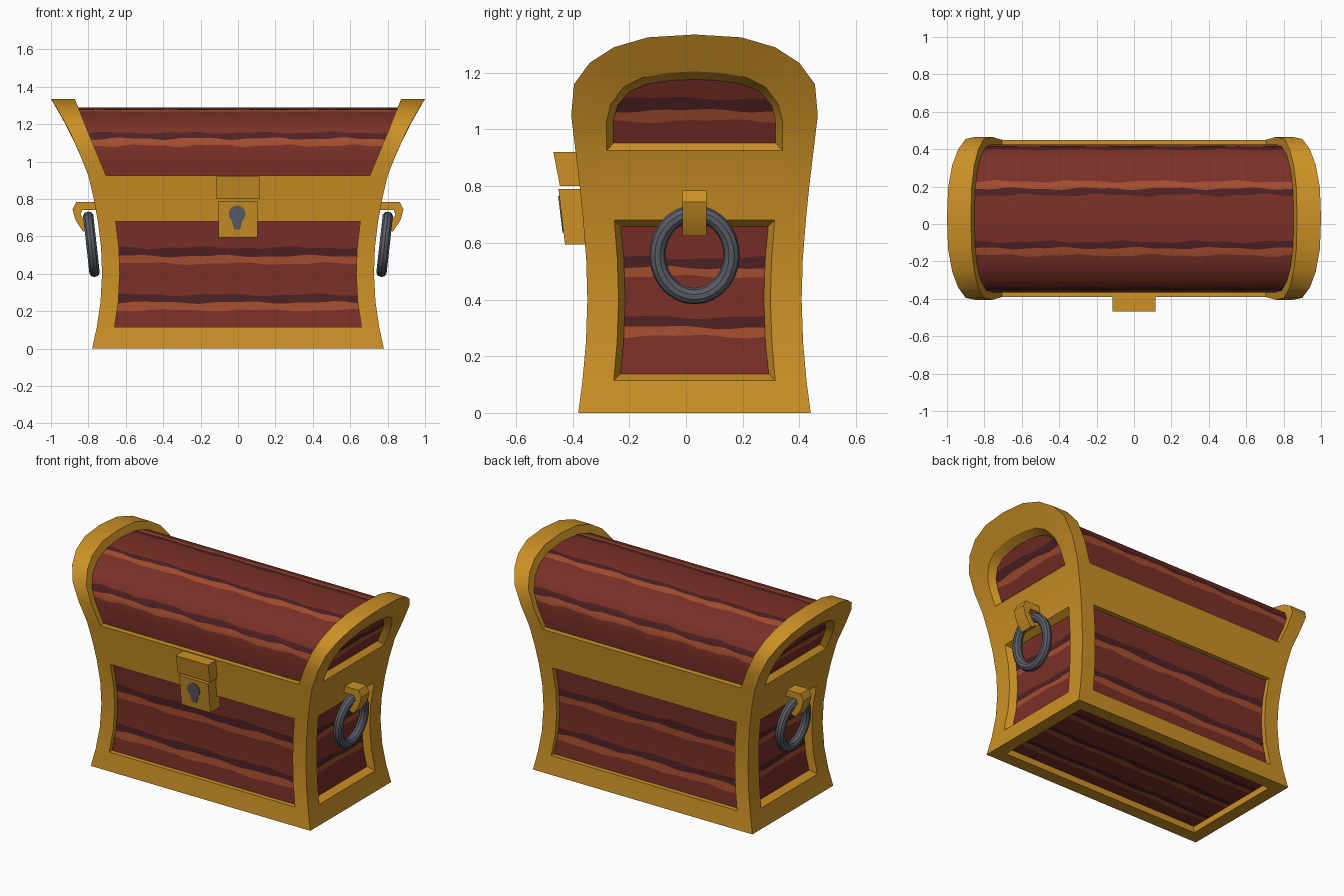
import bpy, bmesh, math
from mathutils import Matrix, Vector

if "Cube" in bpy.data.objects:
    bpy.data.objects.remove(bpy.data.objects["Cube"])

CY = 0.03  # depth centre of the chest body


def material(name, r, g, b):
    lin = [((c / 255 + 0.055) / 1.055) ** 2.4 for c in (r, g, b)] + [1]
    m = bpy.data.materials.new(name)
    m.use_nodes = True
    m.diffuse_color = lin
    m.node_tree.nodes["Principled BSDF"].inputs["Base Color"].default_value = lin
    return m


GOLD = material("gold", 204, 145, 38)
WOOD = material("red_brown_wood", 122, 48, 39)
DARK = material("dark_grain", 78, 33, 36)
LIGHT = material("light_grain", 166, 78, 47)
STEEL = material("steel", 90, 93, 102)


def finish(name, bm, mats, out=None):
    bmesh.ops.remove_doubles(bm, verts=bm.verts, dist=0.0005)
    bmesh.ops.recalc_face_normals(bm, faces=bm.faces)
    bm.normal_update()
    if out:
        total = sum((f.normal * f.calc_area() for f in bm.faces), Vector())
        if total.dot(Vector(out)) < 0:
            bmesh.ops.reverse_faces(bm, faces=bm.faces)
    me = bpy.data.meshes.new(name)
    bm.to_mesh(me)
    bm.free()
    ob = bpy.data.objects.new(name, me)
    bpy.context.collection.objects.link(ob)
    for m in mats:
        me.materials.append(m)
    bpy.ops.object.select_all(action='DESELECT')
    ob.select_set(True)
    bpy.context.view_layer.objects.active = ob
    bpy.ops.object.shade_smooth_by_angle(angle=math.radians(32))
    return ob


def interp(table, z):
    for (z0, a), (z1, b) in zip(table, table[1:]):
        if z <= z1:
            break
    return a + (b - a) * (z - z0) / (z1 - z0)


# Half width and half depth of the flared body by height
ROWS = [0, .115, .25, .4, .54, .68, .8, .925]
WIDTH = list(zip(ROWS, [.78, .755, .735, .727, .732, .749, .771, .8]))
WIDTH += [(1.05, .85), (1.16, .9), (1.235, .94), (1.29, .972), (1.335, 1.0)]
DEPTH = list(zip(ROWS, [.41, .395, .383, .378, .382, .393, .405, .42]))
INNER = [(.925, .705), (1.01, .74), (1.155, .8), (1.335, .872)]


def X(z): return interp(WIDTH, z)
def Y(z): return interp(DEPTH, z)
def XI(z): return interp(INNER, z)


def arch(half):
    return [(-y, z) for y, z in half] + [(y, z) for y, z in half[-2::-1]]


# Lid arches: outer rim, end opening, opening floor, wooden barrel
OUTER = arch([(.42, .925), (.435, 1.05), (.425, 1.16), (.37, 1.235), (.285, 1.29), (.165, 1.325), (0, 1.335)])
OPEN = arch([(.31, .925), (.31, 1.03), (.295, 1.09), (.25, 1.15), (.18, 1.185), (.09, 1.2), (0, 1.205)])
FLOOR = [(y * .92, 1.065 + (z - 1.065) * .8) for y, z in OPEN]
BARREL = arch([(.385, .925), (.395, 1.05), (.385, 1.13), (.335, 1.2), (.255, 1.25), (.15, 1.28), (0, 1.29)])


def front_at(s): return lambda a, z, d: (a, CY + s * (Y(z) - d), z)
def end_at(s): return lambda a, z, d: (s * (X(z) - d), CY + a, z)


# Gold frame
bm = bmesh.new()


def quad(*pts):
    bm.faces.new([bm.verts.new(p) for p in pts])


def framed_side(at, half, margin, depth, taper):
    for i, (z0, z1) in enumerate(zip(ROWS, ROWS[1:])):
        a0, a1 = half(z0) - margin, half(z1) - margin
        hole = 1 <= i <= 4
        for s in (-1, 1):
            quad(at(s * a0, z0, 0), at(s * half(z0), z0, 0), at(s * half(z1), z1, 0), at(s * a1, z1, 0))
            if hole:
                t0 = z0 + (taper if i == 1 else 0)
                t1 = z1 - (taper if i == 4 else 0)
                quad(at(s * a0, z0, 0), at(s * a1, z1, 0),
                     at(s * (a1 - taper), t1, depth), at(s * (a0 - taper), t0, depth))
        if not hole:
            quad(at(-a0, z0, 0), at(a0, z0, 0), at(a1, z1, 0), at(-a1, z1, 0))
    for z, dz in ((ROWS[1], taper), (ROWS[5], -taper)):
        a = half(z) - margin
        quad(at(-a, z, 0), at(a, z, 0), at(a - taper, z + dz, depth), at(taper - a, z + dz, depth))


for s in (-1, 1):
    framed_side(front_at(s), X, .095, .03, 0)
    framed_side(end_at(s), Y, .11, .04, .023)
    # ledge under the barrel
    quad(*[(x * XI(.925), CY + s * y, .925) for x, y in ((-1, .42), (1, .42), (1, .385), (-1, .385))])
    # arched end frame, lofted through successive loops
    loops = [[(s * XI(z), CY + y, z) for y, z in BARREL],
             [(s * XI(z), CY + y, z) for y, z in OUTER],
             [(s * X(z), CY + y, z) for y, z in OUTER],
             [(s * X(z), CY + y, z) for y, z in OPEN],
             [(s * (X(z) - .04), CY + y, z) for y, z in FLOOR]]
    for A, B in zip(loops, loops[1:]):
        for k in range(len(A) - 1):
            quad(A[k], A[k + 1], B[k + 1], B[k])
    quad(loops[3][0], loops[3][-1], loops[4][-1], loops[4][0])

# Underside rim with recess
corners = [(-1, -1), (1, -1), (1, 1), (-1, 1)]
rims = [[(x * w, CY + y * d, z) for x, y in corners] for w, d, z in ((.78, .41, 0), (.7, .33, 0), (.7, .33, .04))]
for A, B in zip(rims, rims[1:]):
    for k in range(4):
        quad(A[k], A[k - 1], B[k - 1], B[k])
finish("gold_frame", bm, [GOLD])


def wood(name, at, half, rows, stripes, out):
    """Grained board; stripes give the dark, shared and light edges."""
    bm = bmesh.new()
    edges = {e for st in stripes for e in st}
    taken = [(min(st), max(st)) for st in stripes]
    vs = sorted(edges | {r for r in rows if not any(a - .012 < r < b + .012 for a, b in taken)})
    n = max(6, int(half * 40))
    us = [half * (2 * i / n - 1) for i in range(n + 1)]

    def wave(u, v):
        return .005 * math.sin(13 * u + 31 * v) + .003 * math.sin(29 * u + 70 * v) if v in edges else 0

    grid = [[bm.verts.new(at(u, v + wave(u, v))) for u in us] for v in vs]
    for j in range(len(vs) - 1):
        mid = (vs[j] + vs[j + 1]) / 2
        idx = 0
        for d, m, l in stripes:
            if min(d, m) < mid < max(d, m):
                idx = 1
            elif min(m, l) < mid < max(m, l):
                idx = 2
        for i in range(n):
            f = bm.faces.new((grid[j][i], grid[j][i + 1], grid[j + 1][i + 1], grid[j + 1][i]))
            f.material_index = idx
    return finish(name, bm, [WOOD, DARK, LIGHT], out)


# Recessed boards on each side
for s, f, e in ((-1, "front", "right"), (1, "back", "left")):
    wood(f + "_board", lambda u, v: front_at(s)(u, v, .03), .665, [.11] + ROWS[2:5] + [.69],
         [(.54, .495, .455), (.288, .247, .205)], (0, s, 0))
    wood(e + "_end_board", lambda u, v: end_at(s)(u, v, .04), .29, [.12] + ROWS[2:5] + [.675],
         [(.547, .512, .48), (.338, .302, .27)], (s, 0, 0))
    wood(e + "_lid_board", lambda u, v: end_at(s)(u, v, .04), .3, [.94, 1.0, 1.16, 1.19],
         [(1.11, 1.067, 1.03)], (s, 0, 0))
wood("underside_board", lambda u, v: (u, CY + v, .04), .705, [-.335, .335],
     [(.23, .195, .16), (.02, -.015, -.05), (-.18, -.215, -.25)], (0, 0, -1))

# Barrel lid, measured by distance along its arch from the crown
arc = [0]
for (y0, z0), (y1, z1) in zip(BARREL, BARREL[1:]):
    arc.append(arc[-1] + math.hypot(y1 - y0, z1 - z0))
arc = [a - arc[-1] / 2 for a in arc]
YS = list(zip(arc, [p[0] for p in BARREL]))
ZS = list(zip(arc, [p[1] for p in BARREL]))


def barrel_at(u, v):
    z = interp(ZS, v)
    return (u * (XI(z) + .015), CY + interp(YS, v), z)


wood("barrel_lid", barrel_at, 1, arc,
     [(k * a, k * b, k * c) for k in (-1, 1) for a, b, c in ((.125, .16, .2), (.41, .447, .485))], (0, 0, 1))


def prism(name, outline, place, w0, w1, mat):
    bm = bmesh.new()
    a, b = [[bm.verts.new(place(p, q, w)) for p, q in outline] for w in (w0, w1)]
    bm.faces.new(a)
    bm.faces.new(b)
    for k in range(len(a)):
        bm.faces.new((a[k - 1], a[k], b[k], b[k - 1]))
    return finish(name, bm, [mat])


# Lock: hasp, case and keyhole plate on the sloped face
def across(y, z, x): return (x, y, z)


prism("lock_hasp", [(-.36, .8), (-.445, .8), (-.468, .92), (-.36, .92)], across, -.115, .115, GOLD)
prism("lock_case", [(-.33, .595), (-.427, .595), (-.45, .79), (-.33, .79)], across, -.103, .103, GOLD)
hole = [(.045 * math.cos(math.radians(t)), .72 + .045 * math.sin(math.radians(t))) for t in range(-50, 231, 20)]
hole += [(-.016, .637), (.016, .637)]
prism("keyhole", hole, lambda x, z, w: (x - .005, -.427 - .118 * (z - .595) - w, z), -.002, .004, STEEL)

# Hooked brackets and hanging rings
HOOK = [(.74, .785), (.865, .785), (.885, .745), (.868, .685), (.828, .625), (.79, .645),
        (.815, .68), (.842, .715), (.832, .742), (.74, .742)]
for s, e in ((-1, "right"), (1, "left")):
    prism(e + "_bracket", HOOK, lambda x, z, w: (s * x, CY + w, z), -.042, .042, GOLD)
    bm = bmesh.new()
    tilt = Matrix.Translation((s * .784, CY, .558)) @ Matrix.Rotation(s * .11, 4, 'Y')
    N, M = 28, 10
    rings = []
    for i in range(N):
        a = math.tau * i / N
        ring = []
        for j in range(M):
            b = math.tau * j / M
            r = .029 * math.cos(b)
            ring.append(bm.verts.new(tilt @ Vector((.029 * math.sin(b), (.131 + r) * math.cos(a), (.147 + r) * math.sin(a)))))
        rings.append(ring)
    for i in range(N):
        for j in range(M):
            bm.faces.new((rings[i - 1][j - 1], rings[i][j - 1], rings[i][j], rings[i - 1][j]))
    finish(e + "_ring", bm, [STEEL])
